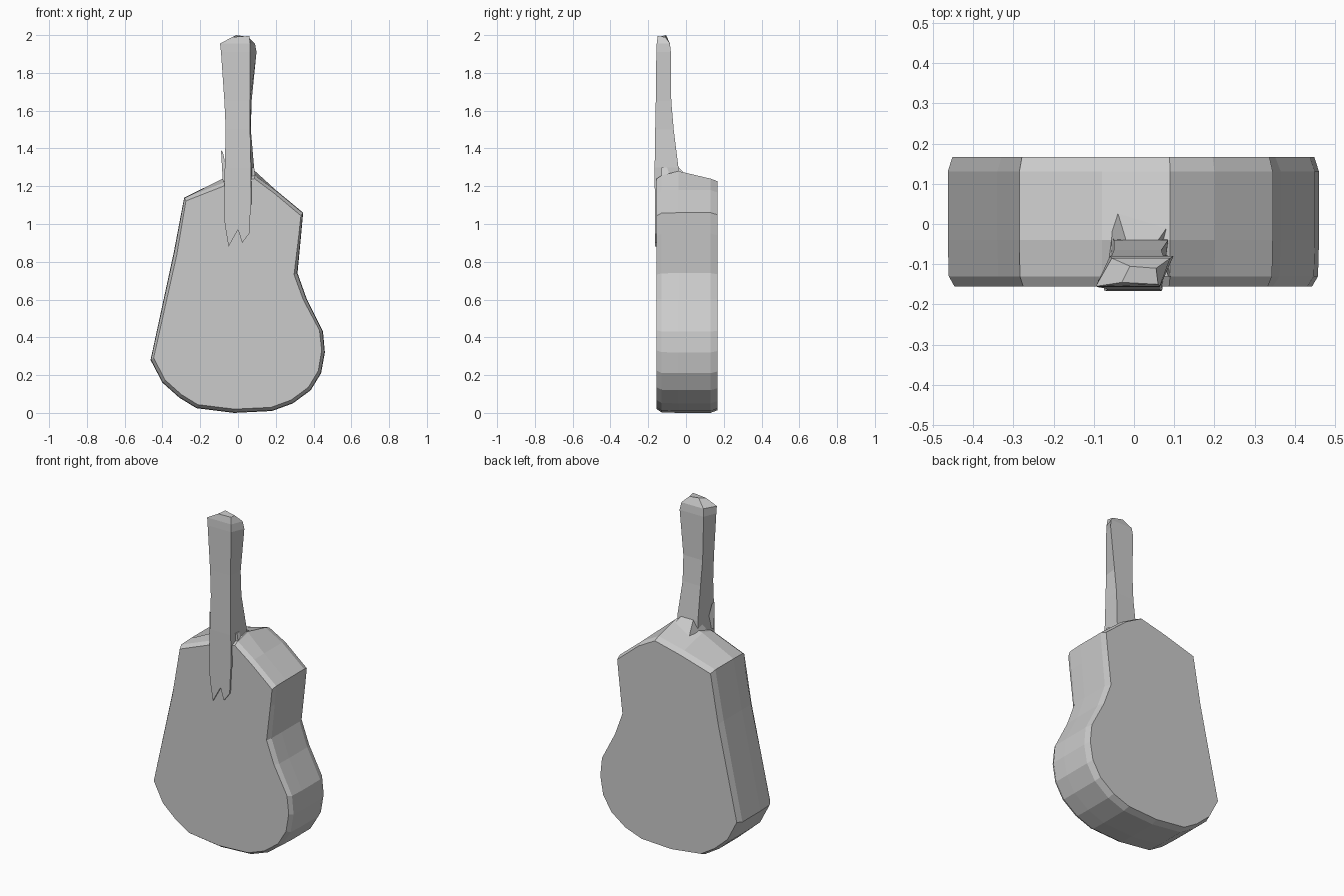
import bpy, bmesh
from mathutils import Vector

cube = bpy.data.objects.get("Cube")
if cube:
    bpy.data.objects.remove(cube)

grey = bpy.data.materials.new("plain grey")
grey.use_nodes = True
colour = (0.6, 0.6, 0.6, 1)
grey.diffuse_color = colour
grey.node_tree.nodes["Principled BSDF"].inputs["Base Color"].default_value = colour


def loft(name, rings):
    """Skin a row of equal-length point rings and cap both ends."""
    bm = bmesh.new()
    rows = [[bm.verts.new(p) for p in ring] for ring in rings]
    for a, b in zip(rows, rows[1:]):
        for i in range(len(a)):
            j = (i + 1) % len(a)
            bm.faces.new((a[i], a[j], b[j], b[i]))
    bm.faces.new(rows[0])
    bm.faces.new(rows[-1])
    bmesh.ops.recalc_face_normals(bm, faces=bm.faces)
    mesh = bpy.data.meshes.new(name)
    bm.to_mesh(mesh)
    bm.free()
    mesh.materials.append(grey)
    obj = bpy.data.objects.new(name, mesh)
    bpy.context.collection.objects.link(obj)
    return obj


# Body: cutaway outline (x, z), clockwise from the upper shoulder
outline = [(-.285, 1.14), (-.08, 1.22), (.09, 1.26), (.2, 1.18), (.345, 1.06),
           (.335, .95), (.315, .74), (.365, .6), (.45, .43), (.46, .32),
           (.44, .21), (.385, .12), (.29, .05), (.18, .01), (-.02, .0),
           (-.22, .025), (-.31, .08), (-.4, .16), (-.463, .28), (-.34, .85)]
centre = Vector((0, .6))


def body_ring(y, inset, lift=0):
    ring = []
    for i, (x, z) in enumerate(outline):
        p = Vector((x, z))
        p += (centre - p).normalized() * inset
        if i in (1, 2):
            p.y += lift
        ring.append((p.x, y, p.y))
    return ring


loft("body", [body_ring(-.155, .02), body_ring(-.13, .003),
              body_ring(-.04, 0, .02), body_ring(.13, 0, -.02),
              body_ring(.167, .014, -.02)])

# Neck and head: z, front left/right x, back left/right x, front/back y
sections = [(1.1, -.075, .07, -.06, .07, -.165, -.03),
            (1.3, -.07, .068, -.05, .085, -.166, -.04),
            (1.5, -.065, .064, -.05, .068, -.163, -.065),
            (1.65, -.072, .063, -.055, .072, -.16, -.078),
            (1.91, -.09, .064, -.06, .098, -.157, -.08),
            (1.955, -.095, .064, -.055, .09, -.155, -.085)]
rings = [[(fl, f, z), (fr, f, z), (br, b, z), (bl, b, z)]
         for z, fl, fr, bl, br, f, b in sections]
rings.append([(-.03, -.145, 1.99), (.06, -.15, 1.995),
              (.055, -.11, 1.99), (-.01, -.105, 2.0)])
loft("neck", rings)

# Neck foot: thin pointed tongues lying on the front of the body
foot = [(-.075, 1.15), (-.07, 1.0), (-.05, .88), (0, .97), (.022, .9),
        (.06, .95), (.07, 1.15)]
loft("neck_foot", [[(x, y, z) for x, z in foot] for y in (-.165, -.15)])

# Heel: wedge joining the back of the neck to the sloping shoulder
loft("heel", [[(-.07, -.13, 1.2), (.1, -.13, 1.2), (.13, .06, 1.2), (-.05, .06, 1.2)],
              [(-.06, -.13, 1.3), (.085, -.13, 1.3), (.06, -.04, 1.3), (-.02, -.04, 1.3)]])

# Small splinter beside the neck
loft("splinter", [[(-.08, -.15, 1.22), (-.05, -.15, 1.24), (-.05, -.12, 1.24)],
                  [(-.09, -.14, 1.39), (-.08, -.14, 1.38), (-.08, -.13, 1.38)]])
